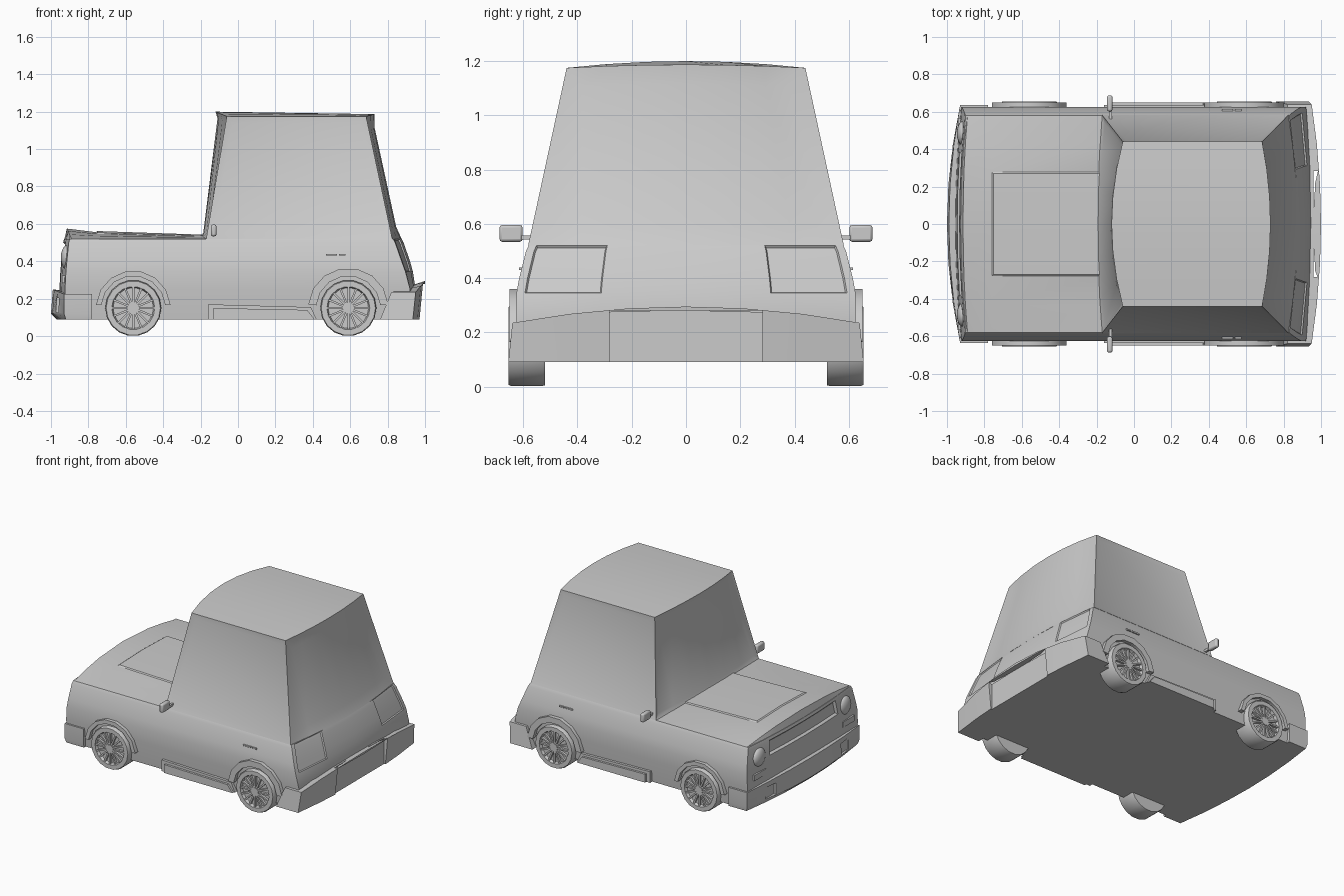
import bpy, bmesh, math
from mathutils import Matrix, Vector

if "Cube" in bpy.data.objects:
    bpy.data.objects.remove(bpy.data.objects["Cube"], do_unlink=True)

grey = bpy.data.materials.new("plain_grey")
COLOUR = (0.6, 0.6, 0.6, 1)
grey.diffuse_color = COLOUR
grey.use_nodes = True
grey.node_tree.nodes["Principled BSDF"].inputs["Base Color"].default_value = COLOUR
parts = []


def finish(name, bm):
    mesh = bpy.data.meshes.new(name)
    bm.to_mesh(mesh)
    bm.free()
    mesh.materials.append(grey)
    ob = bpy.data.objects.new(name, mesh)
    bpy.context.collection.objects.link(ob)
    parts.append(ob)
    return ob


def ring(z, w, front, rear, ff, rf, crown=(0, 0)):
    """Plan outline: bowed front edge, then bowed rear edge going back."""
    def edge(xs, fs, c):
        return [Vector((xs[0] + (xs[1] - xs[0]) * (1 - f * f), f * w, z + c * (1 - f * f))) for f in fs]
    return edge(front, ff, crown[0]) + edge(rear, rf, crown[1])[::-1]


def loft(rings):
    """Stack plan outlines, cap both ends with strips, return walls by layer."""
    bm = bmesh.new()
    rows = [[bm.verts.new(p) for p in r] for r in rings]
    n = len(rows[0])
    walls = [[bm.faces.new((a[i], a[(i + 1) % n], b[(i + 1) % n], b[i])) for i in range(n)]
             for a, b in zip(rows, rows[1:])]
    for row in (rows[0], rows[-1]):
        for i in range(n // 2 - 1):
            bm.faces.new((row[i], row[i + 1], row[n - 2 - i], row[n - 1 - i]))
    bmesh.ops.recalc_face_normals(bm, faces=bm.faces)
    return bm, walls


def inset(bm, faces, thickness, depth):
    bmesh.ops.inset_region(bm, faces=faces, thickness=thickness, depth=depth, use_even_offset=True)


def box(name, centre, size):
    bm = bmesh.new()
    bmesh.ops.create_cube(bm, size=1, matrix=Matrix.Translation(centre) @ Matrix.Diagonal((*size, 1)))
    return finish(name, bm)


def extrude_side(name, outline, y0, y1):
    """Extrude an x-z outline across y."""
    bm = bmesh.new()
    a, b = ([bm.verts.new((x, y, z)) for x, z in outline] for y in (y0, y1))
    n = len(outline)
    for i in range(n):
        bm.faces.new((a[i], a[(i + 1) % n], b[(i + 1) % n], b[i]))
    bm.faces.new(a)
    bm.faces.new(b[::-1])
    bmesh.ops.recalc_face_normals(bm, faces=bm.faces)
    return finish(name, bm)


def cut(target, centre, size):
    cutter = box(target.name + "_cutter", centre, size)
    parts.remove(cutter)
    cutter.hide_render = True
    cutter.hide_set(True)
    cutter.display_type = 'WIRE'
    mod = target.modifiers.new("recess", 'BOOLEAN')
    mod.object = cutter
    mod.solver = 'EXACT'


# Lower body with grille and tail lamps
FRONT = [-1, -.63, -.3, 0, .3, .63, 1]
REAR = [-1, -.95, -.5, 0, .5, .95, 1]
levels = [
    (.09, .61, (-.92, -.95), (.90, .93)),
    (.25, .625, (-.925, -.955), (.92, .95)),
    (.345, .625, (-.92, -.95), (.895, .935)),
    (.40, .615, (-.915, -.945), (.875, .92)),
    (.50, .59, (-.905, -.935), (.84, .885)),
    (.52, .58, (-.90, -.93), (.83, .875)),
]
bm, walls = loft([ring(*lv, FRONT, REAR) for lv in levels])
inset(bm, walls[3][1:5], .012, -.015)
for k in (8, 11):
    inset(bm, [walls[j][k] for j in (2, 3, 4)], .005, -.008)
finish("lower_body", bm)

# Cabin with recessed windows
EVEN = [-1, -.67, -.33, 0, .33, .67, 1]
bm, walls = loft([
    ring(.52, .582, (-.17, -.205), (.825, .875), EVEN, EVEN),
    ring(1.175, .44, (-.06, -.12), (.685, .73), EVEN, EVEN, (.025, .012)),
])
inset(bm, walls[0][0:6], .035, -.015)
inset(bm, walls[0][7:13], .07, -.015)
for k in (6, 13):
    inset(bm, [walls[0][k]], .035, -.012)
finish("cabin", bm)

# Bonnet: crowned rows from nose to windscreen, with a raised panel
rows = [(-.90, -.93, .51, 0), (-.89, -.915, .52, .055), (-.76, -.76, .52, .036),
        (-.17, -.17, .52, .016), (-.10, -.10, .51, 0)]
HOOD = [-1, -.75, -.48, 0, .48, .75, 1]
bm = bmesh.new()
grid = [[bm.verts.new((xs + (xm - xs) * (1 - f * f), f * .58, z + c * (1 - f * f))) for f in HOOD]
        for xs, xm, z, c in rows]
strips = [[bm.faces.new((a[i], b[i], b[i + 1], a[i + 1])) for i in range(6)]
          for a, b in zip(grid, grid[1:])]
bmesh.ops.recalc_face_normals(bm, faces=bm.faces)
if strips[2][2].normal.z < 0:
    bmesh.ops.reverse_faces(bm, faces=bm.faces)
inset(bm, strips[2][2:4], .008, .006)
finish("bonnet", bm)

# Bumpers
bm, _ = loft([
    ring(.09, .63, (-.92, -.97), (-.78, -.78), EVEN, EVEN),
    ring(.12, .635, (-.93, -1.0), (-.78, -.78), EVEN, EVEN),
    ring(.225, .635, (-.93, -.99), (-.78, -.78), EVEN, EVEN, (.025, 0)),
])
nose_bumper = finish("nose_bumper", bm)
bm, _ = loft([
    ring(.09, .655, (.76, .76), (.935, .98), EVEN, EVEN),
    ring(.235, .64, (.82, .82), (.95, 1.0), EVEN, EVEN, (0, .06)),
])
tail_bumper = finish("tail_bumper", bm)
cut(tail_bumper, (1.03, 0, .13), (.14, .565, .30))


def wheel(name, x, s):
    """Tyre with a dished rim, hub and thin spokes."""
    sides = 18
    bm = bmesh.new()
    profile = [(.147, .52), (.15, .53), (.15, .645), (.145, .655), (.115, .655), (.108, .635)]
    loops = [[bm.verts.new((x + r * math.cos(2 * math.pi * i / sides), s * y,
                            .15 + r * math.sin(2 * math.pi * i / sides))) for i in range(sides)]
             for r, y in profile]
    for a, b in zip(loops, loops[1:]):
        for i in range(sides):
            j = (i + 1) % sides
            bm.faces.new((a[i], a[j], b[j], b[i]))
    bm.faces.new(loops[0])
    bm.faces.new(loops[-1])
    bmesh.ops.recalc_face_normals(bm, faces=bm.faces)
    place = Matrix.Translation((x, s * .642, .15))
    for i in range(16):
        turn = Matrix.Rotation(2 * math.pi * i / 16, 4, 'Y')
        bmesh.ops.create_cube(bm, size=1, matrix=place @ turn @ Matrix.Translation((.068, 0, 0))
                              @ Matrix.Diagonal((.09, .018, .011, 1)))
    bmesh.ops.create_cone(bm, cap_ends=True, segments=12, radius1=.028, radius2=.028, depth=.024,
                          matrix=place @ Matrix.Rotation(math.pi / 2, 4, 'X'))
    finish(name, bm)


def arch(name, cx, radius, s):
    """Angular flare around a wheel."""
    angles = [math.radians(5 + 170 * i / 7) for i in range(8)]
    outline = [(cx + r * math.cos(a), .15 + r * math.sin(a))
               for r, seq in ((radius, angles), (.172, angles[::-1])) for a in seq]
    extrude_side(name, outline, s * .59, s * .65)


# Everything that repeats on both flanks
for side, s in (("near", -1), ("far", 1)):
    for end, x, radius in (("nose", -.56, .2), ("tail", .59, .215)):
        wheel(f"{end}_wheel_{side}", x, s)
        arch(f"{end}_arch_{side}", x, radius, s)
    extrude_side(f"sill_{side}", [(-.16, .09), (.42, .09), (.39, .155), (-.16, .17)], s * .59, s * .635)
    extrude_side(f"sill_step_{side}", [(-.13, .09), (.41, .09), (.37, .14), (-.13, .15)], s * .59, s * .65)
    for i, (x, length) in enumerate(((.50, .06), (.558, .035))):
        box(f"door_handle_{side}_{i}", (x, s * .608, .435), (length, .016, .01))
    # Door mirror
    box(f"mirror_arm_{side}", (-.125, s * .60, .55), (.015, .08, .016))
    head = box(f"mirror_head_{side}", (-.13, s * .645, .565), (.03, .085, .062))
    bevel = head.modifiers.new("soft_edges", 'BEVEL')
    bevel.width = .01
    bevel.segments = 2
    # Round lamp and indicator on the nose
    bm = bmesh.new()
    bmesh.ops.create_uvsphere(bm, u_segments=20, v_segments=12, radius=1,
                              matrix=Matrix.Translation((-.915, s * .485, .42))
                              @ Matrix.Diagonal((.032, .065, .065, 1)))
    finish(f"headlamp_{side}", bm)
    box(f"indicator_{side}", (-.933, s * .50, .305), (.015, .13, .04))
    cut(nose_bumper, (-.99, s * .42, .165), (.07, .10, .08))

# Smooth shading with crisp edges
bpy.ops.object.select_all(action='DESELECT')
for ob in parts:
    ob.select_set(True)
bpy.context.view_layer.objects.active = parts[0]
bpy.ops.object.shade_smooth_by_angle(angle=math.radians(30))
